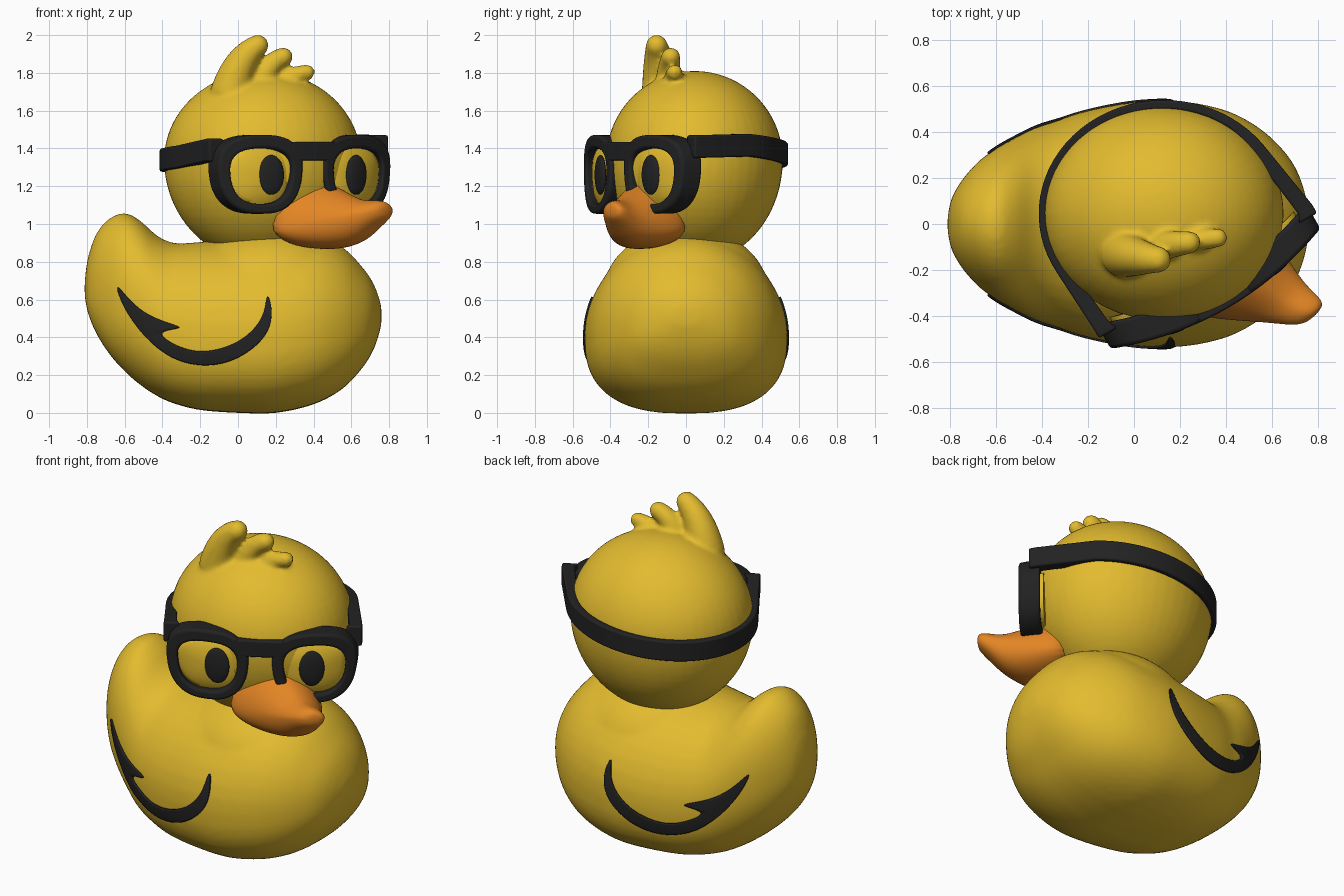
import bpy, bmesh, math
from mathutils import Vector, Matrix

cube = bpy.data.objects.get("Cube")
if cube:
    bpy.data.objects.remove(cube, do_unlink=True)


def material(name, colour):
    m = bpy.data.materials.new(name)
    m.use_nodes = True
    m.diffuse_color = (*colour, 1)
    bsdf = next(n for n in m.node_tree.nodes if n.type == 'BSDF_PRINCIPLED')
    bsdf.inputs["Base Color"].default_value = (*colour, 1)
    bsdf.inputs["Roughness"].default_value = 0.5
    return m


YELLOW = material("duck yellow", (0.77, 0.5, 0.028))
BLACK = material("soft black", (0.016, 0.016, 0.016))
ORANGE = material("beak orange", (0.77, 0.235, 0.018))


def finish(bm, name, mat, angle=180):
    bmesh.ops.recalc_face_normals(bm, faces=bm.faces)
    mesh = bpy.data.meshes.new(name)
    bm.to_mesh(mesh)
    bm.free()
    mesh.materials.append(mat)
    ob = bpy.data.objects.new(name, mesh)
    bpy.context.collection.objects.link(ob)
    bpy.ops.object.select_all(action='DESELECT')
    bpy.context.view_layer.objects.active = ob
    ob.select_set(True)
    bpy.ops.object.shade_smooth_by_angle(angle=math.radians(angle))
    return ob


def loft(bm, rings, loop=False):
    """Skin a series of equal rings, capped at the ends or joined in a loop."""
    vs = [[bm.verts.new(p) for p in r] for r in rings]
    n = len(vs[0])
    pairs = list(zip(vs, vs[1:])) + ([(vs[-1], vs[0])] if loop else [])
    for a, b in pairs:
        for i in range(n):
            j = (i + 1) % n
            bm.faces.new((a[i], a[j], b[j], b[i]))
    if not loop:
        bm.faces.new(vs[0])
        bm.faces.new(vs[-1])


def ball(bm, centre, radii, turn=0):
    mat = (Matrix.Translation(centre) @ Matrix.Rotation(turn, 4, 'Z')
           @ Matrix.Diagonal((*radii, 1)))
    return bmesh.ops.create_uvsphere(bm, u_segments=48, v_segments=32, radius=1,
                                     matrix=mat)["verts"]


def smooth_rows(rows, steps=6):
    """Pass a smooth curve through rows of numbers."""
    out = []
    for i in range(len(rows) - 1):
        quad = zip(rows[max(i - 1, 0)], rows[i], rows[i + 1], rows[min(i + 2, len(rows) - 1)])
        quad = list(quad)
        for k in range(steps):
            t = k / steps
            out.append([b + t / 2 * (c - a + t * (2 * a - 5 * b + 4 * c - d
                                                  + t * (3 * (b - c) + d - a)))
                        for a, b, c, d in quad])
    return out + [rows[-1]]


def power(v, e):
    return math.copysign(abs(v) ** e, v)


def fuse(ob, voxel, rounds):
    r = ob.modifiers.new("fuse", 'REMESH')
    r.mode, r.voxel_size, r.use_smooth_shade = 'VOXEL', voxel, True
    s = ob.modifiers.new("soften", 'SMOOTH')
    s.factor, s.iterations = 0.5, rounds


def section(centre, across, width, low, high, mid, e_low, e_high, n=40):
    """Upright rounded section with its widest point at height mid."""
    ring = []
    for i in range(n):
        a = 2 * math.pi * i / n
        c, s = math.cos(a), math.sin(a)
        e = e_high if s > 0 else e_low
        p = Vector(centre) + Vector(across) * width * power(c, e)
        z = mid + (high - mid if s > 0 else mid - low) * power(s, e)
        ring.append((p.x, p.y, z))
    return ring


# Body with raised tail and neck: x, bottom, top, half width
stations = [
    (-.812, .62, .70, .03), (-.795, .53, .82, .11), (-.75, .42, .95, .19),
    (-.68, .31, 1.03, .27), (-.6, .22, 1.06, .33), (-.52, .15, 1.02, .375),
    (-.43, .09, .94, .42), (-.34, .05, .9, .45), (-.2, .015, .905, .495),
    (0, 0, .925, .53), (.2, 0, .94, .535), (.4, .045, .94, .495), (.55, .125, .88, .415),
    (.66, .24, .77, .31), (.72, .34, .68, .21), (.755, .45, .58, .09), (.76, .5, .53, .02)]
bm = bmesh.new()
loft(bm, [section((x, 0), (0, 1), w, lo, hi, lo + .43 * (hi - lo), .78, 1)
          for x, lo, hi, w in smooth_rows(stations)])
ball(bm, (.18, 0, .63), (.48, .44, .355))
body = finish(bm, "body", YELLOW)
fuse(body, .018, 10)

# Head, fuller below the middle, with three swept tufts
HEAD = Vector((.13, .045, 1.34))
bm = bmesh.new()
for v in ball(bm, HEAD, (.522, .468, .47)):
    if v.co.z < HEAD.z:
        v.co.z = HEAD.z + (v.co.z - HEAD.z) * 1.16
tufts = [((-.04, -.13, 1.7), (0, -.145, 1.88), (.105, -.155, 1.945), .105, .057),
         ((.1, -.1, 1.71), (.15, -.09, 1.85), (.24, -.08, 1.885), .07, .05),
         ((.2, -.07, 1.72), (.28, -.07, 1.79), (.365, -.06, 1.803), .055, .042)]
for a, b, c, r0, r1 in tufts:
    a, b, c = Vector(a), Vector(b), Vector(c)
    for i in range(13):
        t = i / 12
        r = r0 + (r1 - r0) * t
        ball(bm, a.lerp(b, t).lerp(b.lerp(c, t), t), (r, r, r))
fuse(finish(bm, "head", YELLOW), .015, 4)

# Beak: centre x, centre y, half width, bottom, top, widest height
beak = [(.3, -.13, .25, .9, 1.25, .99), (.42, -.22, .25, .865, 1.25, .98),
        (.53, -.28, .195, .865, 1.185, 1), (.64, -.335, .13, .9, 1.125, 1.03),
        (.71, -.365, .1, .965, 1.125, 1.05), (.76, -.385, .08, 1.01, 1.125, 1.07),
        (.793, -.395, .045, 1.04, 1.105, 1.075)]
bm = bmesh.new()
loft(bm, [section((x, y), (.7, .71), w, lo, hi, mid, .9, 1.15, 24)
          for x, y, w, lo, hi, mid in beak])
ob = finish(bm, "beak", ORANGE)
s = ob.modifiers.new("round", 'SUBSURF')
s.levels = s.render_levels = 2

# Spectacles follow a shallow bow between two hinges
HINGE_R, HINGE_L = Vector((-.125, -.505, 0)), Vector((.79, .02, 0))
span = HINGE_L - HINGE_R
face_dir = Vector((span.y, -span.x, 0)).normalized()
face_angle = math.atan2(face_dir.y, face_dir.x)


def bow(u, z, depth=0):
    p = (HINGE_R + HINGE_L) / 2 + span * u / 2
    p += face_dir * (.1 * (1 - u * u) + depth)
    return Vector((p.x, p.y, z))


def rim(side, t, half_u, mid_z, half_z, size=1):
    """Point of a rounded outline that narrows downwards."""
    c, s = power(math.cos(t), .78) * size, power(math.sin(t), .78)
    return side * .56 + half_u * c * (.91 + .09 * s), mid_z + half_z * s * size


def bevel(ob, width):
    b = ob.modifiers.new("soft edge", 'BEVEL')
    b.width, b.segments, b.limit_method = width, 3, 'ANGLE'


STEPS = [2 * math.pi * i / 56 for i in range(56)]
DOME = [(1, -.1), (1, 0), (.85, .012), (.6, .023), (.3, .03), (.05, .032)]
for side, label in ((-1, "right"), (1, "left")):
    outer = [rim(side, t, .475, 1.263, .209) for t in STEPS]
    inner = [rim(side, t, .345, 1.253, .147) for t in STEPS]
    bm = bmesh.new()
    loft(bm, [(bow(*o, .045), bow(*i, .045), bow(*i, -.08), bow(*o, -.08))
              for o, i in zip(outer, inner)], loop=True)
    bevel(finish(bm, label + "_rim", BLACK, 40), .016)
    # Domed lens whose backing reaches into the head
    bm = bmesh.new()
    loft(bm, [[bow(*rim(side, t, .345, 1.253, .147, size), depth) for t in STEPS]
              for size, depth in DOME])
    finish(bm, label + "_lens", YELLOW, 60)
    # Eye
    bm = bmesh.new()
    u = .495 + side * .04
    ball(bm, bow(side * u, 1.26, .026), (.022, .07, .105), face_angle + side * .19)
    finish(bm, label + "_eye", BLACK)


def ribbon(name, path, half_height, thick, end_thick):
    """Sweep an upright rectangle along a path, thickening inwards at the ends."""
    rings = []
    for i, p in enumerate(path):
        d = path[min(i + 1, len(path) - 1)] - path[max(i - 1, 0)]
        out = Vector((d.y, -d.x, 0)).normalized()
        near_end = abs(2 * i / (len(path) - 1) - 1) ** 8
        back = out * (thick + (end_thick - thick) * near_end)
        out, up = out * thick, Vector((0, 0, half_height))
        rings.append((p + out + up, p + out - up, p - back - up, p - back + up))
    bm = bmesh.new()
    loft(bm, rings)
    bevel(finish(bm, name, BLACK, 40), .01)


ribbon("bridge", [bow(i / 20, 1.385, .005) for i in range(-5, 6)], .05, .04, .04)

# Strap runs from hinge to hinge around the back of the head, tilted a little
path = [bow(1, 1.41, -.02), bow(1, 1.41, -.06)]
for deg in range(37, 213, 5):
    c, s = math.cos(math.radians(deg)), math.sin(math.radians(deg))
    path.append(Vector((HEAD.x + .525 * c, HEAD.y + .475 * s, 1.388 + .05 * c - .018 * s)))
path += [bow(-1, 1.392, -.06), bow(-1, 1.392, -.02)]
ribbon("strap", path, .06, .02, .07)

# Wing marks: a barbed hook laid on each flank, outer and inner edge pairs
hook = [((-.6, .545), (-.52, .505)), ((-.49, .4), (-.47, .44)), ((-.35, .28), (-.3, .335)),
        ((-.16, .24), (-.16, .317)), ((.01, .285), (.01, .37)),
        ((.15, .395), (.115, .47)), ((.19, .52), (.145, .55))]
for side, label in ((-1, "right"), (1, "left")):
    bm = bmesh.new()

    def point(p):
        return bm.verts.new((p[0], side * .8, p[1]))

    rows = [[point(p) for p in pair] for pair in hook]
    for a, b in zip(rows, rows[1:]):
        bm.faces.new((a[0], a[1], b[1], b[0]))
    bm.faces.new((rows[0][0], rows[0][1], point((-.665, .73))))
    bm.faces.new((rows[-1][1], rows[-1][0], point((.155, .65))))
    bm.faces.new((rows[0][1], rows[1][1], point((-.22, .445))))
    ob = finish(bm, label + "_wing_mark", BLACK)
    s = ob.modifiers.new("curve", 'SUBSURF')
    s.levels = s.render_levels = 3
    w = ob.modifiers.new("lay on body", 'SHRINKWRAP')
    w.target, w.wrap_method, w.wrap_mode = body, 'PROJECT', 'ABOVE_SURFACE'
    w.use_project_y, w.offset = True, .005
    w.use_positive_direction, w.use_negative_direction = side < 0, side > 0
    k = ob.modifiers.new("thickness", 'SOLIDIFY')
    k.thickness, k.offset = .0095, 0
